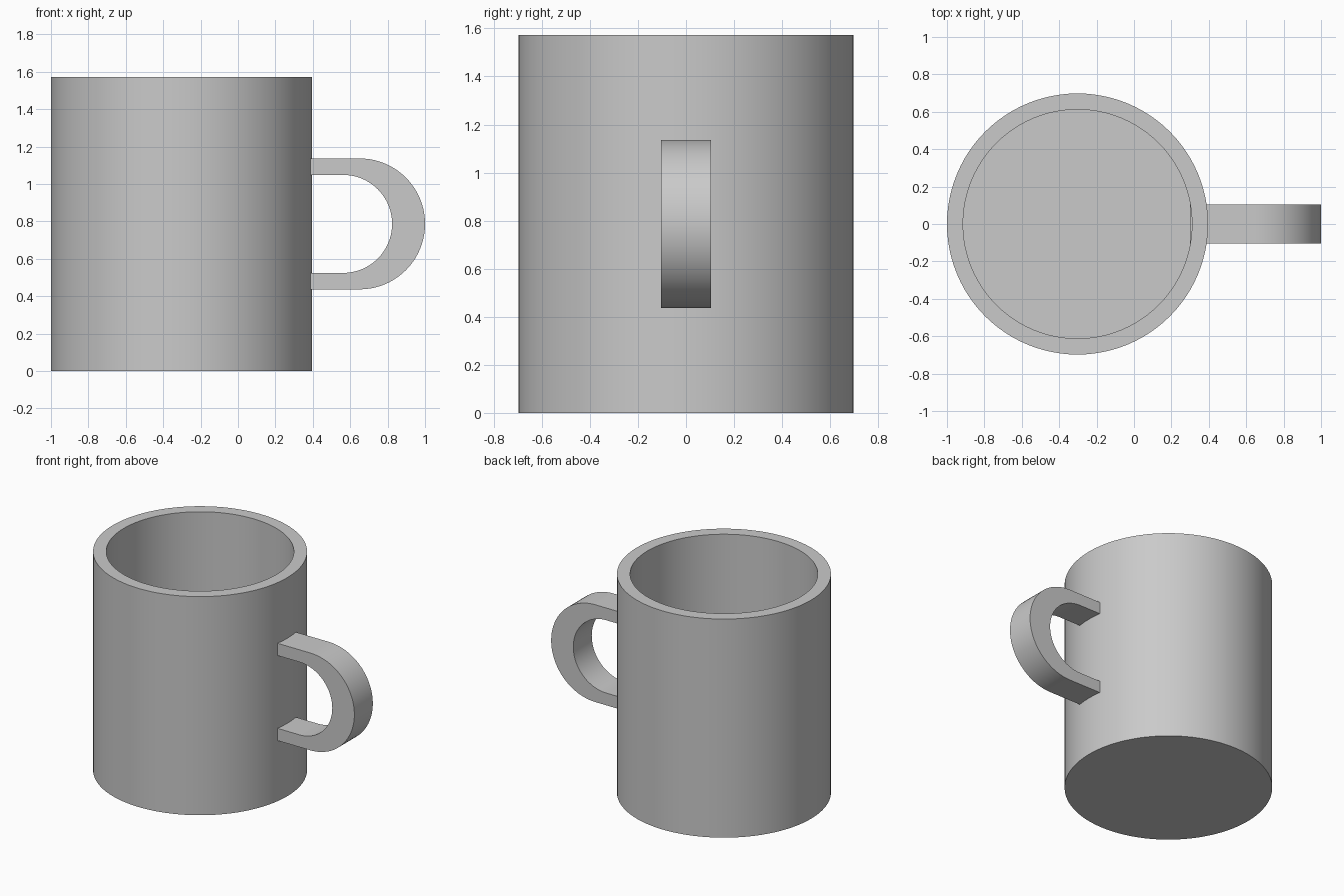
import bpy
import bmesh
from math import pi, sin, cos, radians
from mathutils import Matrix, Vector

default = bpy.data.objects.get("Cube")
if default:
    bpy.data.objects.remove(default, do_unlink=True)

HEIGHT = 1.573
BODY_X = -0.302
OUTER_R, INNER_R = 0.698, 0.612
FLOOR = 0.09
SEGMENTS = 96

grey = bpy.data.materials.new("plain grey")
grey.use_nodes = True
colour = (0.59, 0.59, 0.59, 1)
grey.diffuse_color = colour
grey.node_tree.nodes["Principled BSDF"].inputs["Base Color"].default_value = colour


def finish(name, bm):
    """Turn a bmesh into a smooth-shaded object with sharp rims."""
    bmesh.ops.recalc_face_normals(bm, faces=bm.faces)
    mesh = bpy.data.meshes.new(name)
    bm.to_mesh(mesh)
    bm.free()
    mesh.materials.append(grey)
    obj = bpy.data.objects.new(name, mesh)
    bpy.context.collection.objects.link(obj)
    bpy.ops.object.select_all(action="DESELECT")
    obj.select_set(True)
    bpy.context.view_layer.objects.active = obj
    bpy.ops.object.shade_smooth_by_angle(angle=radians(30))
    return obj


# Cup body: a solid cylinder hollowed from the top
bm = bmesh.new()
bmesh.ops.create_cone(bm, cap_ends=True, segments=SEGMENTS,
                      radius1=OUTER_R, radius2=OUTER_R, depth=HEIGHT,
                      matrix=Matrix.Translation((BODY_X, 0, HEIGHT / 2)))
top = max(bm.faces, key=lambda f: f.calc_center_median().z)
rim = bmesh.ops.inset_region(bm, faces=[top], thickness=OUTER_R - INNER_R)
well = bmesh.ops.extrude_face_region(bm, geom=[top])
bmesh.ops.translate(bm, vec=(0, 0, FLOOR - HEIGHT),
                    verts=[v for v in well["geom"] if isinstance(v, bmesh.types.BMVert)])
if top.is_valid:
    bmesh.ops.delete(bm, geom=[top], context="FACES_ONLY")
finish("cup_body", bm)


# Handle: strip between two offset half circles with straight ends
def handle_edge(centre_x, radius, start_x=0.3, steps=40):
    mid = HEIGHT / 2
    arc = [(centre_x + radius * sin(pi * i / steps), mid + radius * cos(pi * i / steps))
           for i in range(steps + 1)]
    return [(start_x, mid + radius)] + arc + [(start_x, mid - radius)]


HALF_WIDTH = 0.105
bm = bmesh.new()
outer, inner = [[bm.verts.new((x, -HALF_WIDTH, z)) for x, z in handle_edge(*spec)]
                for spec in ((0.65, 0.35), (0.562, 0.262))]
side = [bm.faces.new((outer[i], outer[i + 1], inner[i + 1], inner[i]))
        for i in range(len(outer) - 1)]
sweep = bmesh.ops.extrude_face_region(bm, geom=side, use_keep_orig=True)
bmesh.ops.translate(bm, vec=Vector((0, 2 * HALF_WIDTH, 0)),
                    verts=[v for v in sweep["geom"] if isinstance(v, bmesh.types.BMVert)])
finish("handle", bm)
